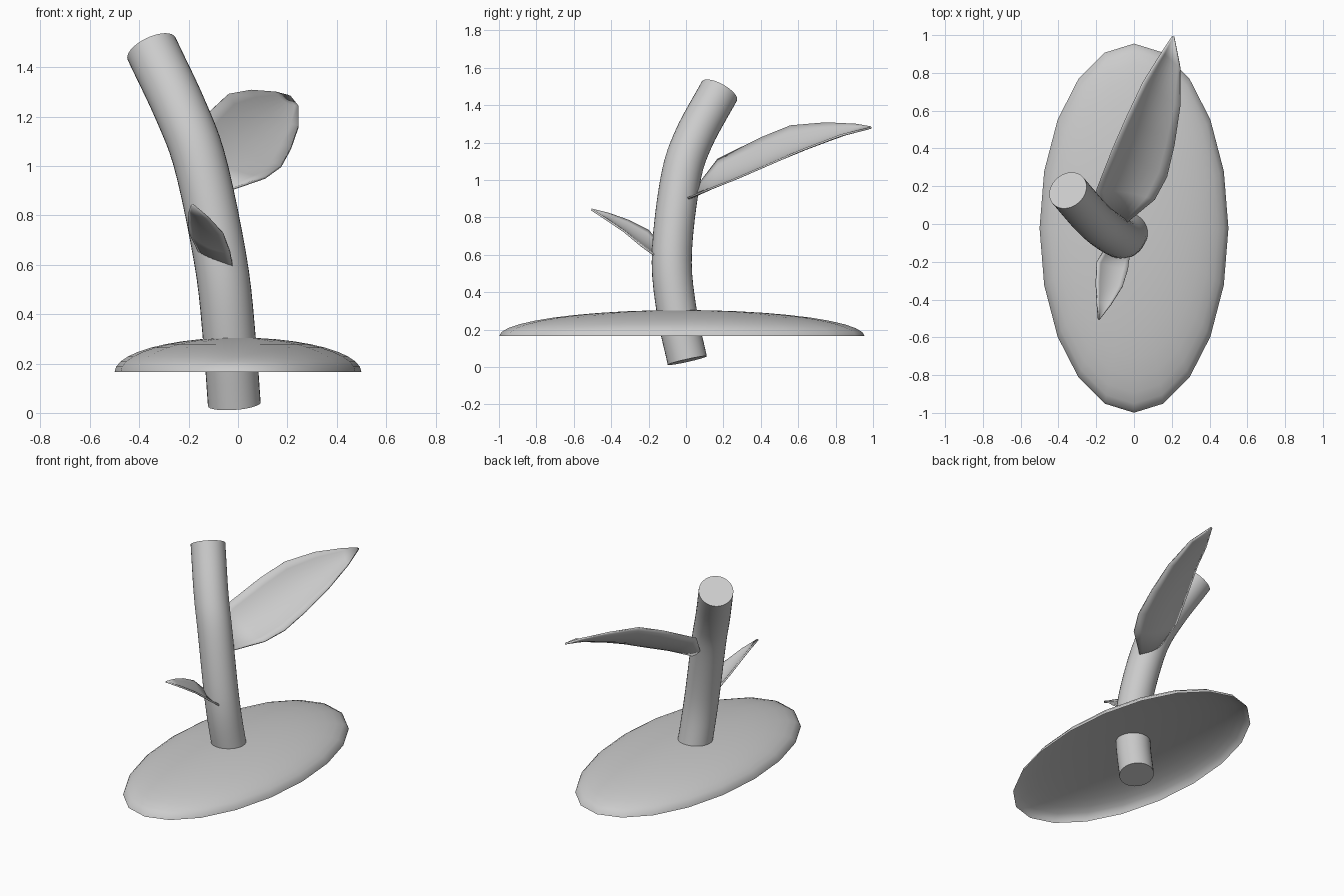
import bpy, bmesh, math
from mathutils import Vector

cube = bpy.data.objects.get("Cube")
if cube:
    bpy.data.objects.remove(cube, do_unlink=True)

grey = bpy.data.materials.new("plain_grey")
grey.use_nodes = True
grey.diffuse_color = (0.6, 0.6, 0.6, 1)
grey.node_tree.nodes["Principled BSDF"].inputs["Base Color"].default_value = (0.6, 0.6, 0.6, 1)


def finish(bm, name, angle=40):
    mesh = bpy.data.meshes.new(name)
    bm.to_mesh(mesh)
    bm.free()
    obj = bpy.data.objects.new(name, mesh)
    bpy.context.collection.objects.link(obj)
    mesh.materials.append(grey)
    bpy.ops.object.select_all(action='DESELECT')
    obj.select_set(True)
    bpy.context.view_layer.objects.active = obj
    bpy.ops.object.shade_smooth_by_angle(angle=math.radians(angle))
    return obj


def spline(points, t):
    """Catmull-Rom point at t in 0..1, with extrapolated ends."""
    p = [Vector(q) for q in points]
    p = [2 * p[0] - p[1]] + p + [2 * p[-1] - p[-2]]
    n = len(p) - 3
    i = min(int(t * n), n - 1)
    u = t * n - i
    a, b, c, d = p[i:i + 4]
    return 0.5 * (2 * b + (c - a) * u + (2 * a - 5 * b + 4 * c - d) * u ** 2
                  + (3 * b - a - 3 * c + d) * u ** 3)


# Stem: round tube swept along a bent path, capped square to the path
def build_stem(path, radius, sides=32, steps=24):
    bm = bmesh.new()
    rings = []
    for k in range(steps + 1):
        t = k / steps
        tangent = (spline(path, min(t + .02, 1)) - spline(path, max(t - .02, 0))).normalized()
        u = tangent.cross(Vector((0, 1, 0))).normalized()
        v = tangent.cross(u)
        centre = spline(path, t)
        rings.append([bm.verts.new(centre + radius * (u * math.cos(a) + v * math.sin(a)))
                      for a in (2 * math.pi * s / sides for s in range(sides))])
    for lo, hi in zip(rings, rings[1:]):
        for s in range(sides):
            bm.faces.new((lo[s], lo[s - 1], hi[s - 1], hi[s]))
    bm.faces.new(rings[0])
    bm.faces.new(rings[-1])
    bmesh.ops.recalc_face_normals(bm, faces=bm.faces)
    return finish(bm, "stem")


build_stem([(-.015, .007, .035), (-.035, -.05, .3), (-.068, -.076, .6),
            (-.15, -.03, 1.0), (-.23, .04, 1.22), (-.35, .178, 1.475)], .107)

# Base: open, hollow oval dome
bm = bmesh.new()
bmesh.ops.create_uvsphere(bm, u_segments=20, v_segments=20, radius=1)
bmesh.ops.delete(bm, geom=[v for v in bm.verts if v.co.z < -.01], context='VERTS')
for v in bm.verts:
    v.co = (v.co.x * .5, v.co.y * .977 - .022, v.co.z * .14 + .165)
finish(bm, "base_dome", 80)


# Leaf: cupped blade between two edge curves, closing at a tip
def build_leaf(name, left, right, cup, across=8):
    bm = bmesh.new()
    rows = []
    for k, (a, b) in enumerate(zip(left, right)):
        a, b = Vector(a), Vector(b)
        nxt = min(k + 1, len(left) - 1)
        along = ((Vector(left[nxt]) + Vector(right[nxt])) -
                 (Vector(left[nxt - 1]) + Vector(right[nxt - 1])))
        normal = (b - a).cross(along).normalized()
        width = (b - a).length
        rows.append([bm.verts.new(a.lerp(b, f) - normal * cup * width * 4 * f * (1 - f))
                     for f in (j / across for j in range(across + 1))])
    for lo, hi in zip(rows, rows[1:]):
        for j in range(across):
            bm.faces.new((lo[j], lo[j + 1], hi[j + 1], hi[j]))
    obj = finish(bm, name, 50)
    solid = obj.modifiers.new("thickness", 'SOLIDIFY')
    solid.thickness = .01
    solid.offset = 0
    return obj


build_leaf("large_leaf",
           [(-.14, .04, .94), (-.2, .17, 1.11), (-.11, .40, 1.225), (-.04, .56, 1.29),
            (.05, .75, 1.306), (.15, .91, 1.298), (.203, .99, 1.284)],
           [(-.035, .01, .903), (.11, .13, .953), (.175, .25, 1.0), (.215, .42, 1.073),
            (.245, .62, 1.16), (.245, .83, 1.24), (.213, .992, 1.28)], .12)
build_leaf("small_leaf",
           [(-.02, -.15, .585), (-.032, -.24, .65), (-.06, -.33, .725),
            (-.12, -.425, .79), (-.182, -.505, .842)],
           [(-.13, -.09, .6), (-.195, -.2, .73), (-.2, -.31, .785),
            (-.196, -.41, .82), (-.188, -.505, .844)], .1)
